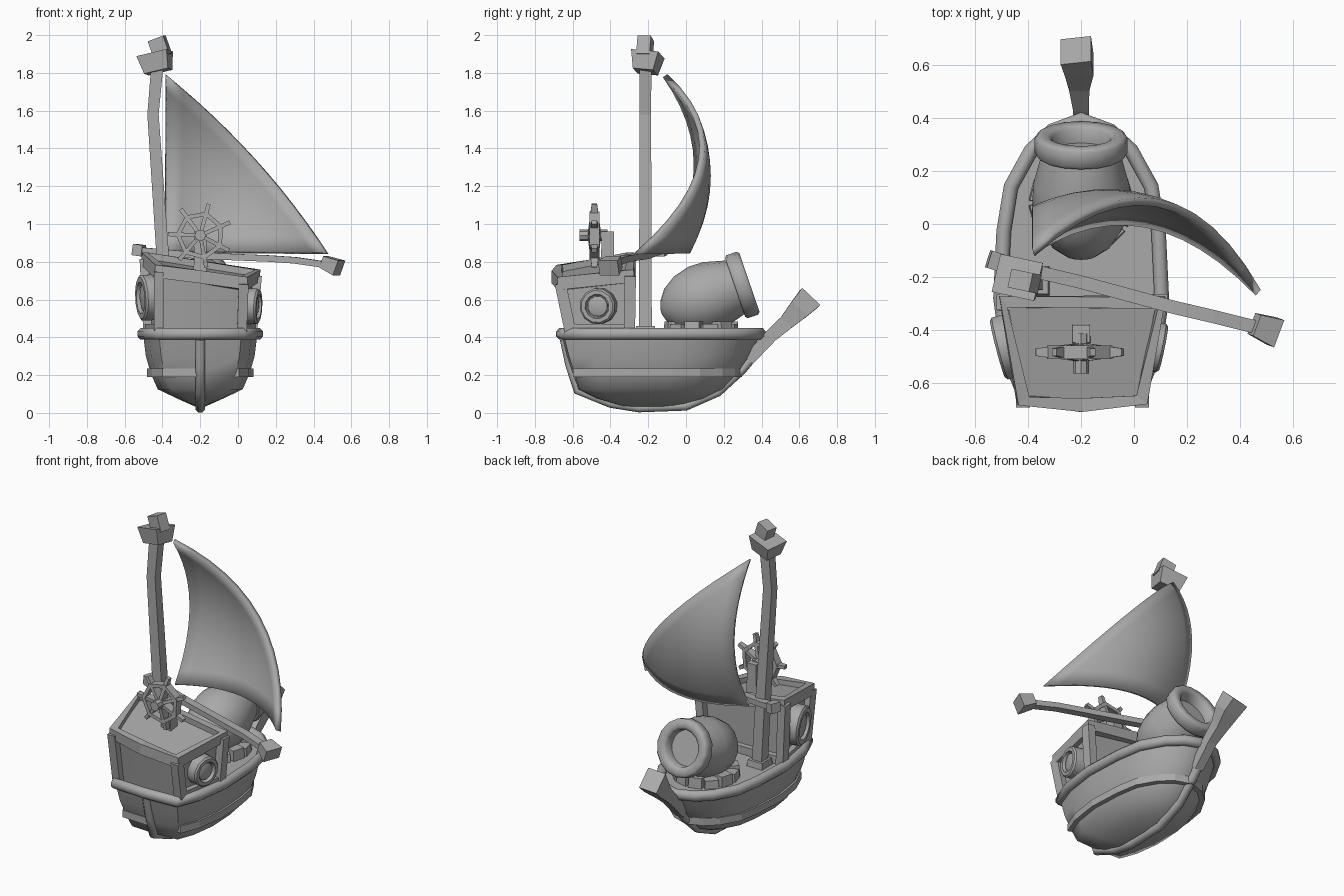
import bpy, bmesh, math
from mathutils import Vector, Euler

if "Cube" in bpy.data.objects:
    bpy.data.objects.remove(bpy.data.objects["Cube"])

CX = -0.2  # centre line of the ship
grey = bpy.data.materials.new("plain grey")
grey.diffuse_color = (0.4, 0.4, 0.4, 1)
grey.use_nodes = True
grey.node_tree.nodes["Principled BSDF"].inputs["Base Color"].default_value = grey.diffuse_color


def make(name, verts, faces, smooth=None):
    bm = bmesh.new()
    vs = [bm.verts.new(v) for v in verts]
    for f in faces:
        bm.faces.new([vs[i] for i in f])
    bmesh.ops.recalc_face_normals(bm, faces=bm.faces)
    me = bpy.data.meshes.new(name)
    bm.to_mesh(me)
    bm.free()
    ob = bpy.data.objects.new(name, me)
    bpy.context.collection.objects.link(ob)
    me.materials.append(grey)
    if smooth:
        bpy.ops.object.select_all(action='DESELECT')
        ob.select_set(True)
        bpy.context.view_layer.objects.active = ob
        bpy.ops.object.shade_smooth_by_angle(angle=math.radians(smooth))
    return ob


def loft(name, rings, closed=False, caps=True, smooth=None):
    n, m = len(rings[0]), len(rings)
    faces = [(i * n + j, i * n + (j + 1) % n, (i + 1) % m * n + (j + 1) % n, (i + 1) % m * n + j)
             for i in range(m if closed else m - 1) for j in range(n)]
    if caps and not closed:
        faces += [tuple(range(n)), tuple(range((m - 1) * n, m * n))]
    return make(name, [p for r in rings for p in r], faces, smooth)


def sweep(name, pts, sizes, ref=(0, 0, 1), n=4, closed=False, smooth=None):
    """Beam along pts; sizes = (half width across, half height along ref), one or per point."""
    pts = [Vector(p) for p in pts]
    if not isinstance(sizes[0], tuple):
        sizes = [sizes] * len(pts)
    rings = []
    for i, p in enumerate(pts):
        a = pts[i - 1] if i or closed else p
        b = pts[(i + 1) % len(pts)] if i < len(pts) - 1 or closed else p
        t = (b - a).normalized()
        side = t.cross(Vector(ref)).normalized()
        up = side.cross(t)
        k = math.sqrt(2) if n == 4 else 1
        rings.append([p + side * sizes[i][0] * k * math.cos(q) + up * sizes[i][1] * k * math.sin(q)
                      for q in [2 * math.pi * (j + 0.5) / n for j in range(n)]])
    return loft(name, rings, closed, smooth=smooth)


def frustum(name, loc, bottom, top, h, rot=(0, 0, 0)):
    e = Euler([math.radians(r) for r in rot]).to_matrix()
    rings = [[Vector(loc) + e @ Vector((sx * s[0], sy * s[1], z))
              for sx, sy in ((-1, -1), (1, -1), (1, 1), (-1, 1))] for s, z in ((bottom, 0), (top, h))]
    return loft(name, rings)


def lathe(name, centre, axis, profile, n=16, smooth=35):
    """Profile of (distance along axis, radius)."""
    q = Vector((0, 0, 1)).rotation_difference(Vector(axis))
    rings = [[Vector(centre) + q @ Vector((r * math.cos(a), r * math.sin(a), t))
              for a in [2 * math.pi * j / n for j in range(n)]] for t, r in profile]
    return loft(name, rings, smooth=smooth)


# Hull: plan outlines stacked by height (z, stern y, bow y, half width)
PLAN = [(0, 0), (0.01, 0.72), (0.15, 0.9), (0.36, 1), (0.6, 0.96), (0.76, 0.87), (0.89, 0.62), (0.96, 0.36), (1, 0)]
LEVELS = [(0.035, -0.33, -0.05, 0.03), (0.075, -0.47, 0.1, 0.12), (0.125, -0.57, 0.2, 0.225),
          (0.21, -0.6, 0.28, 0.262), (0.3, -0.63, 0.34, 0.288), (0.42, -0.66, 0.395, 0.303)]


def outline(z, s, e, w):
    right = [(CX + w * f, s + (e - s) * u, z) for u, f in PLAN]
    return right + [(2 * CX - x, y, z) for x, y, z in right[-2:0:-1]]


loft("hull", [outline(*l) for l in LEVELS], smooth=62)
sweep("rail", outline(0.418, -0.66, 0.395, 0.305), (0.03, 0.033), n=8, closed=True, smooth=50)
sweep("wale", outline(0.212, -0.6, 0.28, 0.266)[1:] + [(CX, -0.6, 0.212)], (0.016, 0.023))

# Keel with the flared prow
sweep("keel", [(CX, y, z) for y, z in ((-0.645, 0.39), (-0.615, 0.25), (-0.575, 0.12), (-0.4, 0.05), (-0.25, 0.026),
      (0, 0.035), (0.17, 0.11), (0.3, 0.23), (0.4, 0.35))], (0.025, 0.028), ref=(1, 0, 0), n=8, smooth=50)
sweep("prow", [(-0.2, 0.33, 0.28), (-0.2, 0.45, 0.408), (-0.207, 0.53, 0.478), (-0.207, 0.6, 0.55), (-0.22, 0.657, 0.61)],
      [(0.032, 0.028), (0.034, 0.03), (0.04, 0.038), (0.056, 0.054), (0.066, 0.058)], ref=(1, 0, 0))

# Cabin: flaring walls, corner posts, raised slanted rim
low = [(-0.42, -0.61, 0.42), (CX, -0.63, 0.42), (0.02, -0.61, 0.42), (0.075, -0.3, 0.42), (-0.475, -0.3, 0.42)]
high = [(-0.42, -0.665, 0.75), (CX, -0.685, 0.72), (0.03, -0.665, 0.685), (0.1, -0.295, 0.725), (-0.495, -0.295, 0.815)]
inset = lambda p, d: Vector((CX + (p[0] - CX) * (1 - d * 3), -0.47 + (p[1] + 0.47) * (1 - d * 4), p[2]))
loft("cabin_walls", [[inset(p, 0.02) for p in low], [inset(p, 0.02) for p in high]], smooth=40)
sweep("cabin_rim", high, (0.026, 0.034), closed=True)
for i in (0, 2, 3, 4):
    sweep("cabin_post", [low[i], high[i]], (0.03, 0.026), ref=(1, 0, 0))
for i, j in ((2, 3), (3, 4), (4, 0)):
    sweep("cabin_sill", [Vector(low[k]) + Vector((0, 0, 0.025)) for k in (i, j)], (0.022, 0.025))

# Portholes on both cabin sides
RING = [(-0.05, 1), (0.022, 1), (0.032, 0.9), (0.032, 0.68), (0.006, 0.62)]
for name, c, ax, r in (("porthole_right", (0.08, -0.465, 0.565), (0.97, -0.2, -0.05), 0.096),
                       ("porthole_left", (-0.485, -0.465, 0.61), (-0.95, -0.25, -0.05), 0.125)):
    lathe(name, c, ax, [(t, r * k) for t, k in RING], 12)
    lathe(name + "_glass", c, ax, [(0, r * 0.58), (0.018, r * 0.56), (0.024, r * 0.4)], 12)

# Steering wheel on its post
W = Vector((CX, -0.485, 0.94))
polar = lambda r, d: W + Vector((r * math.cos(math.radians(d)), 0, r * math.sin(math.radians(d))))
angles = [75 + k * 360 / 7 for k in range(7)]
sweep("wheel_ring", [polar(0.118, a) for a in angles], (0.012, 0.026), ref=(0, 1, 0), closed=True)
for a in angles:
    sweep("wheel_spoke", [polar(0.02, a), polar(0.172, a)], [(0.01, 0.034), (0.011, 0.014)], ref=(0, 1, 0))
lathe("wheel_hub", (CX, -0.565, 0.94), (0, 1, 0), [(0, 0.03), (0.15, 0.03)], 8)
frustum("wheel_post", (CX, -0.415, 0.68), (0.035, 0.035), (0.033, 0.033), 0.28)

# Mast with lookout
sweep("mast", [(-0.375, -0.215, 0.42), (-0.4, -0.215, 0.85), (-0.45, -0.215, 1.58), (-0.428, -0.215, 1.83)],
      [(0.034, 0.034), (0.033, 0.033), (0.03, 0.03), (0.032, 0.032)], ref=(0, 1, 0))
frustum("mast_foot", (-0.375, -0.215, 0.42), (0.055, 0.055), (0.05, 0.05), 0.04)
frustum("lookout", (-0.422, -0.215, 1.806), (0.066, 0.055), (0.084, 0.074), 0.098, (-5, -13, -12))
frustum("mast_top", (-0.397, -0.22, 1.888), (0.044, 0.036), (0.044, 0.036), 0.1, (0, -20, -12))

# Boom with end blocks
sweep("boom", [(-0.52, -0.145, 0.86), (-0.2, -0.22, 0.832), (0.15, -0.315, 0.818), (0.3, -0.35, 0.808), (0.46, -0.39, 0.785)],
      (0.025, 0.017))
sweep("boom_left_block", [(-0.55, -0.132, 0.865), (-0.5, -0.148, 0.858)], (0.034, 0.03))
sweep("boom_right_block", [(0.455, -0.38, 0.8), (0.535, -0.41, 0.767)], [(0.042, 0.032), (0.055, 0.042)])

# Billowing triangular sail
A, B, C = Vector((-0.38, -0.11, 1.785)), Vector((-0.38, -0.1, 0.855)), Vector((0.47, -0.26, 0.845))
N, verts, index, faces = 12, [], {}, []
for i in range(N + 1):
    for j in range(N + 1 - i):
        a, b = i / N, j / N
        c = 1 - a - b
        index[i, j] = len(verts)
        verts.append(A * a + B * b + C * c + Vector((0.17 * a * c, 4 * (0.16 * a * b + 0.18 * b * c + 0.265 * a * c), 0.11 * a * c)))
for i in range(N):
    for j in range(N - i):
        faces.append((index[i, j], index[i + 1, j], index[i, j + 1]))
        if j < N - i - 1:
            faces.append((index[i + 1, j], index[i + 1, j + 1], index[i, j + 1]))
sail = make("sail", verts, faces, 60)
mod = sail.modifiers.new("thickness", 'SOLIDIFY')
mod.thickness, mod.offset = 0.03, 0

# Cannon tilted upwards toward the bow, on a ring of blocks
lathe("cannon", (CX, 0.3, 0.678), (0, 0.946, 0.325),
      [(-0.455, 0.01), (-0.44, 0.06), (-0.4, 0.115), (-0.33, 0.16), (-0.24, 0.184), (-0.16, 0.182), (-0.04, 0.15),
       (-0.042, 0.166), (-0.03, 0.176), (0.026, 0.176), (0.038, 0.164), (0.038, 0.128), (0.025, 0.112), (-0.03, 0.108)], 16, 50)
for k in range(12):
    a = math.radians(30 * k + 15)
    frustum("cannon_base_block", (CX + 0.15 * math.cos(a), 0.08 + 0.15 * math.sin(a), 0.41), (0.045, 0.042), (0.04, 0.04),
            0.075 if k % 2 else 0.06, (0, 0, 30 * k + 15))
